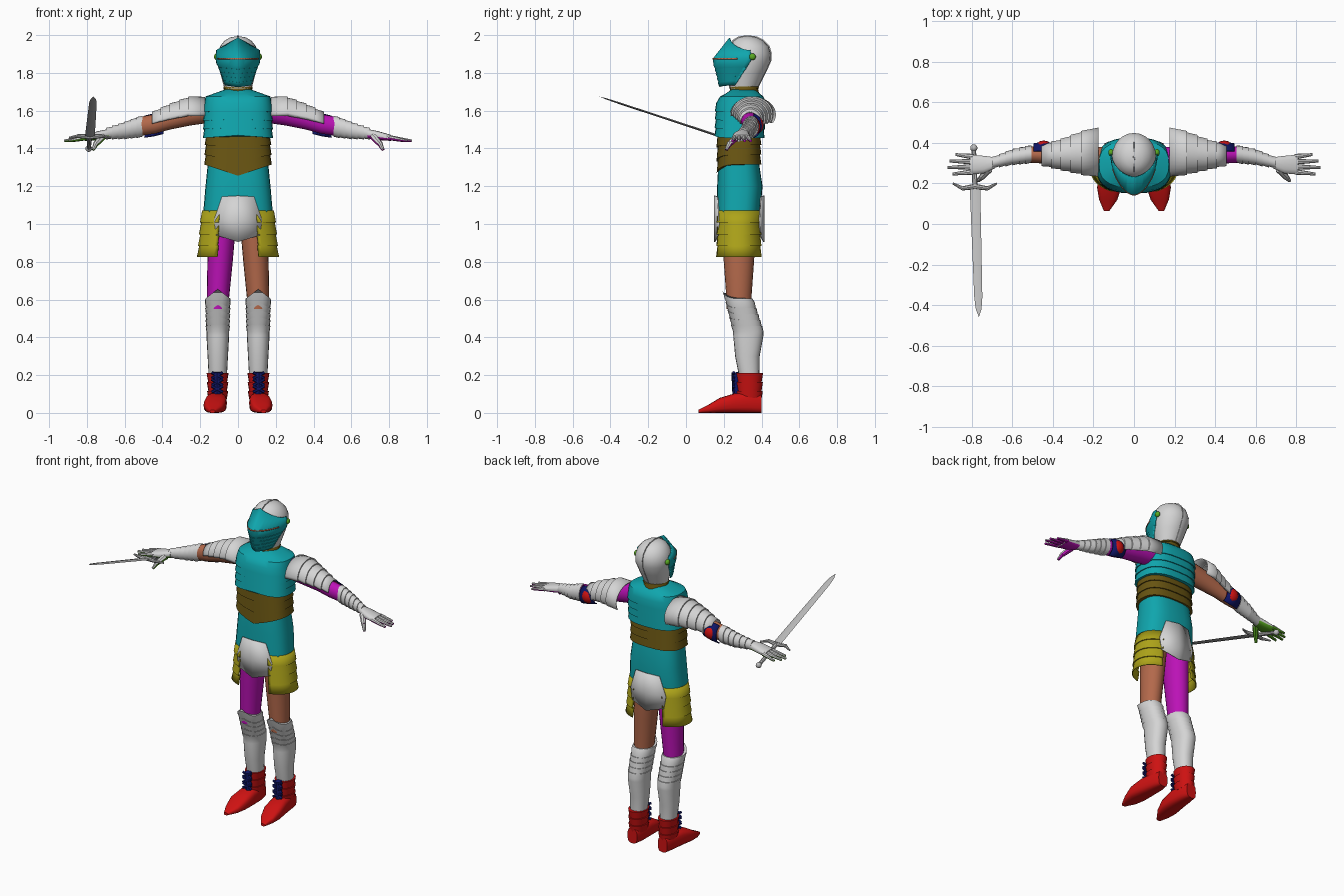
import bpy, bmesh
from math import cos, sin, radians, copysign
from mathutils import Vector

cube = bpy.data.objects.get("Cube")
if cube:
    bpy.data.objects.remove(cube, do_unlink=True)

# ---- materials ----
PALETTE = {
    "white": (.66, .66, .66), "steel": (.5, .5, .5), "teal": (.005, .38, .42),
    "magenta": (.5, .006, .47), "red": (.62, .006, .006), "yellow": (.42, .37, .01),
    "skin": (.45, .14, .07), "green": (.1, .4, .015), "olive": (.14, .09, .006),
    "navy": (.005, .008, .14)}
MATS = {}
for key, rgb in PALETTE.items():
    m = bpy.data.materials.new(key)
    m.use_nodes = True
    m.diffuse_color = (*rgb, 1)
    m.node_tree.nodes["Principled BSDF"].inputs["Base Color"].default_value = (*rgb, 1)
    MATS[key] = m
built = []


# ---- helpers ----
def finish(name, bm, mat, thick=0, under=None):
    """Turn a bmesh into an object; faces looking down may take a second colour."""
    bmesh.ops.remove_doubles(bm, verts=bm.verts, dist=.0003)
    bmesh.ops.recalc_face_normals(bm, faces=bm.faces)
    if under:
        for f in bm.faces:
            f.material_index = int(f.normal.z < -.15)
    me = bpy.data.meshes.new(name)
    bm.to_mesh(me)
    bm.free()
    for key in [mat] + ([under] if under else []):
        me.materials.append(MATS[key])
    ob = bpy.data.objects.new(name, me)
    bpy.context.collection.objects.link(ob)
    if thick:
        mod = ob.modifiers.new("thickness", 'SOLIDIFY')
        mod.thickness, mod.offset = thick, 0
    built.append(ob)


def power(v, p):
    return copysign(abs(v) ** p, v) if abs(v) > 1e-6 else 0


def loft(name, secs, mat, axis='z', n=20, arc=None, p=1, side=1, under=None):
    """Skin cross-sections (position, centre 1, centre 2, radius 1, radius 2, front rise)."""
    bm = bmesh.new()
    start, end = arc or (-90, 270)
    rings = []
    for sec in secs:
        pos, c1, c2, a, b, rise = (*sec, 0)[:6]
        ring = []
        for i in range(n + bool(arc)):
            t = radians(start + (end - start) * i / n)
            c, s = power(cos(t), p), power(sin(t), p)
            u, v = c1 + a * c, c2 + b * s
            z = pos + (rise * (1 - abs(c)) if s < 0 else 0)
            co = {'z': (u, v, z), 'x': (pos, u, v), 'y': (u, pos, v)}[axis]
            ring.append(bm.verts.new((co[0] * side, co[1], co[2])))
        rings.append(ring)
    for r0, r1 in zip(rings, rings[1:]):
        for i in range(n):
            j = (i + 1) % len(r0)
            bm.faces.new((r0[i], r0[j], r1[j], r1[i]))
    if not arc:
        for ring, sec in ((rings[0], secs[0]), (rings[-1], secs[-1])):
            if sec[3] > .001:
                bm.faces.new(ring)
    finish(name, bm, mat, .006 if arc else 0, under)


def lames(s0, s1, count, flare=.007):
    """Overlapping bands between two sections, each flared at its end."""
    out = []
    for i in range(count):
        for k, extra in ((i, 0), (i + 1, flare)):
            s = [u + (v - u) * k / count for u, v in zip((*s0, 0)[:6], (*s1, 0)[:6])]
            s[3] += extra
            s[4] += extra
            out.append(s)
    return out


def rod(name, p0, p1, r0, r1, mat, n=8, side=1, under=None):
    a, b = (Vector((q[0] * side, q[1], q[2])) for q in (p0, p1))
    d = b - a
    bm = bmesh.new()
    bmesh.ops.create_cone(bm, cap_ends=True, segments=n, radius1=r0, radius2=r1, depth=d.length)
    bm.transform(d.to_track_quat('Z', 'Y').to_matrix().to_4x4())
    bmesh.ops.translate(bm, verts=bm.verts, vec=(a + b) / 2)
    finish(name, bm, mat, under=under)


def ball(name, centre, scale, mat, side=1):
    bm = bmesh.new()
    bmesh.ops.create_uvsphere(bm, u_segments=14, v_segments=8, radius=1)
    bmesh.ops.scale(bm, verts=bm.verts, vec=scale)
    bmesh.ops.translate(bm, verts=bm.verts, vec=(centre[0] * side, centre[1], centre[2]))
    finish(name, bm, mat)


def skirt_plate(name, y, bend):
    """Creased centre plate over the hips."""
    bm = bmesh.new()
    rows = [[bm.verts.new((x, y + bend * abs(x), z if x else mid)) for x in (-w, 0, w)]
            for z, mid, w in ((1.145, 1.15, .085), (1.02, 1.02, .127), (.94, .905, .115))]
    for r0, r1 in zip(rows, rows[1:]):
        for i in range(2):
            bm.faces.new((r0[i], r0[i + 1], r1[i + 1], r1[i]))
    finish(name, bm, "white", .006)


# ---- helmet ----
skull = [(1.71, 0, .305, .07, .07), (1.80, 0, .32, .094, .1), (1.86, 0, .333, .108, .114),
         (1.90, 0, .335, .108, .114), (1.94, 0, .335, .095, .102), (1.97, 0, .33, .072, .078),
         (1.988, 0, .327, .042, .046), (1.995, 0, .325, 0, 0)]
loft("helmet_skull", skull, "white", n=24)
loft("helmet_crest", [(z + .004, x, y, .004, b + .005) for z, x, y, a, b in skull], "white", n=8)
loft("visor", lames((1.735, 0, .26, .066, .08, -.01), (1.85, 0, .335, .108, .182, -.01), 5, .004)
     + [(1.875, 0, .35, .115, .205), (1.92, 0, .34, .113, .108, .065)],
     "teal", arc=(180, 360), p=1.15)
loft("eye_slit", [(1.871, 0, .35, .117, .207), (1.878, 0, .35, .118, .207)],
     "skin", arc=(205, 335), p=1.15)
loft("collar", lames((1.745, 0, .31, .07, .07), (1.665, 0, .305, .08, .078), 3, .005), "olive")

# ---- torso ----
loft("breastplate", [(1.715, 0, .305, .06, .06), (1.69, 0, .3, .13, .09),
                     (1.675, 0, .295, .172, .115)]
     + lames((1.64, 0, .292, .178, .132), (1.455, 0, .283, .18, .126, .015), 4, .006),
     "teal", n=28, p=.75)
loft("waist_bands", lames((1.47, 0, .28, .168, .112, .01), (1.315, 0, .28, .172, .112, -.06), 3),
     "olive", n=28, p=.75)
loft("lower_torso", [(1.35, 0, .28, .157, .105), (1.3, 0, .28, .162, .11),
                     (1.2, 0, .285, .172, .12), (1.05, 0, .278, .185, .115)],
     "teal", n=28, p=.75)
skirt_plate("front_skirt_plate", .152, .18)
skirt_plate("back_skirt_plate", .412, -.18)

# ---- both sides ----
for side, label, arm, leg, palm in ((1, "left", "magenta", "skin", "magenta"),
                                    (-1, "right", "skin", "magenta", "green")):
    ball(label + "_visor_pivot", (.113, .352, 1.885), (.014, .018, .018), "green", side)
    loft(label + "_hip_plate", lames((1.07, 0, .28, .187, .122), (.825, 0, .28, .208, .125), 4),
         "yellow", arc=(-62, 62), side=side, p=.9)

    # Legs
    loft(label + "_thigh", [(.55, .107, .28, .055, .065), (.63, .105, .28, .06, .068),
                            (.8, .095, .28, .067, .08), (.95, .085, .28, .07, .09),
                            (1.07, .085, .28, .075, .095)], leg, side=side)
    greave = [(.19, .107, .335, .048, .053), (.3, .107, .325, .054, .065),
              (.41, .107, .33, .06, .08)]
    greave += lames((.43, .107, .33, .06, .08), (.585, .107, .282, .064, .078, .04), 5, .004)
    loft(label + "_greave", greave + [(.605, .107, .272, .066, .08, .05)], "white",
         side=side, p=.9)

    # Boots with laces
    loft(label + "_boot_foot", [(y, x, h, w, h) for y, x, h, w in (
        (.065, .135, .008, .014), (.12, .127, .022, .045), (.18, .122, .04, .06),
        (.26, .115, .052, .056), (.35, .11, .054, .048), (.4, .11, .048, .034))],
        "red", 'y', p=.65, side=side)
    loft(label + "_boot_shaft", lames((.07, .108, .335, .048, .064), (.21, .108, .335, .051, .066), 3),
         "red", side=side)
    rod(label + "_boot_tongue", (.11, .268, .09), (.11, .262, .215), .022, .022, "navy", 6, side)
    for i in range(3):
        z = .11 + i * .036
        for d in (-.03, .03):
            rod(label + "_lace", (.11 - d, .252, z), (.11 + d, .252, z + .032),
                .008, .008, "navy", 6, side)

    # Arms
    loft(label + "_arm", [(.12, .32, 1.61, .06, .07), (.25, .325, 1.585, .055, .063),
                          (.36, .335, 1.555, .045, .055), (.44, .34, 1.53, .042, .052),
                          (.53, .343, 1.515, .04, .05)], arm, 'x', side=side)
    stops = [(.175, .355, 1.58, .118, .09), (.26, .35, 1.58, .1, .087),
             (.36, .342, 1.56, .07, .07), (.455, .34, 1.535, .045, .05)]
    plates = [s for k in range(3) for s in lames(stops[k], stops[k + 1], (1, 2, 2)[k])]
    loft(label + "_pauldron", plates, "white", 'x', arc=(-28, 185), side=side)
    loft(label + "_elbow_rim", [(.395, .345, 1.535, .05, .058), (.445, .345, 1.525, .058, .06),
                                (.495, .345, 1.515, .05, .058)],
         "navy", 'x', arc=(-75, 75), side=side)
    ball(label + "_elbow_cap", (.445, .372, 1.523), (.045, .04, .046), "red", side)
    forearm = lames((.505, .345, 1.518, .042, .055), (.6, .33, 1.495, .036, .042), 3, .005)
    forearm += lames((.6, .33, 1.495, .036, .042), (.7, .302, 1.478, .024, .026), 3, .005)
    loft(label + "_forearm_guard", forearm, "white", 'x', side=side)

    # Hand: armoured back, plain palm
    loft(label + "_hand", [(.685, .302, 1.478, .027, .025), (.74, .293, 1.468, .044, .024),
                           (.81, .293, 1.456, .05, .016)], "white", 'x', n=14, p=.8,
         side=side, under=palm)
    for i, tip in enumerate((.895, .92, .91, .88)):
        y = .257 + i * .025
        rod(label + "_finger", (.795, y, 1.458), (tip, y + (i - 1.5) * .007, 1.44),
            .014, .007, "white", side=side, under=palm)
    rod(label + "_thumb", (.715, .272, 1.465), (.75, .232, 1.425), .02, .015,
        "white", side=side, under=palm)
    rod(label + "_thumb_tip", (.75, .232, 1.428), (.768, .213, 1.392), .015, .008,
        "white", side=side, under=palm)


# ---- sword in the right hand ----
def on_sword(y, dx=0):
    return (-.765 - .03 * (y + .46) + dx, y, 1.675 - .33 * (y + .46))


blade = []
for y, w in ((.19, .026), (-.1, .023), (-.36, .02), (-.42, .014), (-.46, 0)):
    x, _, z = on_sword(y)
    blade.append((y, x, z, w, w * .25))
loft("sword_blade", blade, "steel", 'y', n=4)
rod("sword_grip", on_sword(.19), on_sword(.36), .013, .011, "steel")
ball("sword_pommel", on_sword(.375), (.018, .018, .018), "steel")
for d in (-1, 1):
    rod("sword_guard", on_sword(.185), on_sword(.175, d * .065), .014, .01, "steel")
    rod("sword_guard_tip", on_sword(.175, d * .06), on_sword(.2, d * .108), .01, .005, "steel")

# ---- shading ----
bpy.ops.object.select_all(action='DESELECT')
for ob in built:
    ob.select_set(True)
bpy.context.view_layer.objects.active = built[0]
bpy.ops.object.shade_smooth_by_angle(angle=radians(35))
